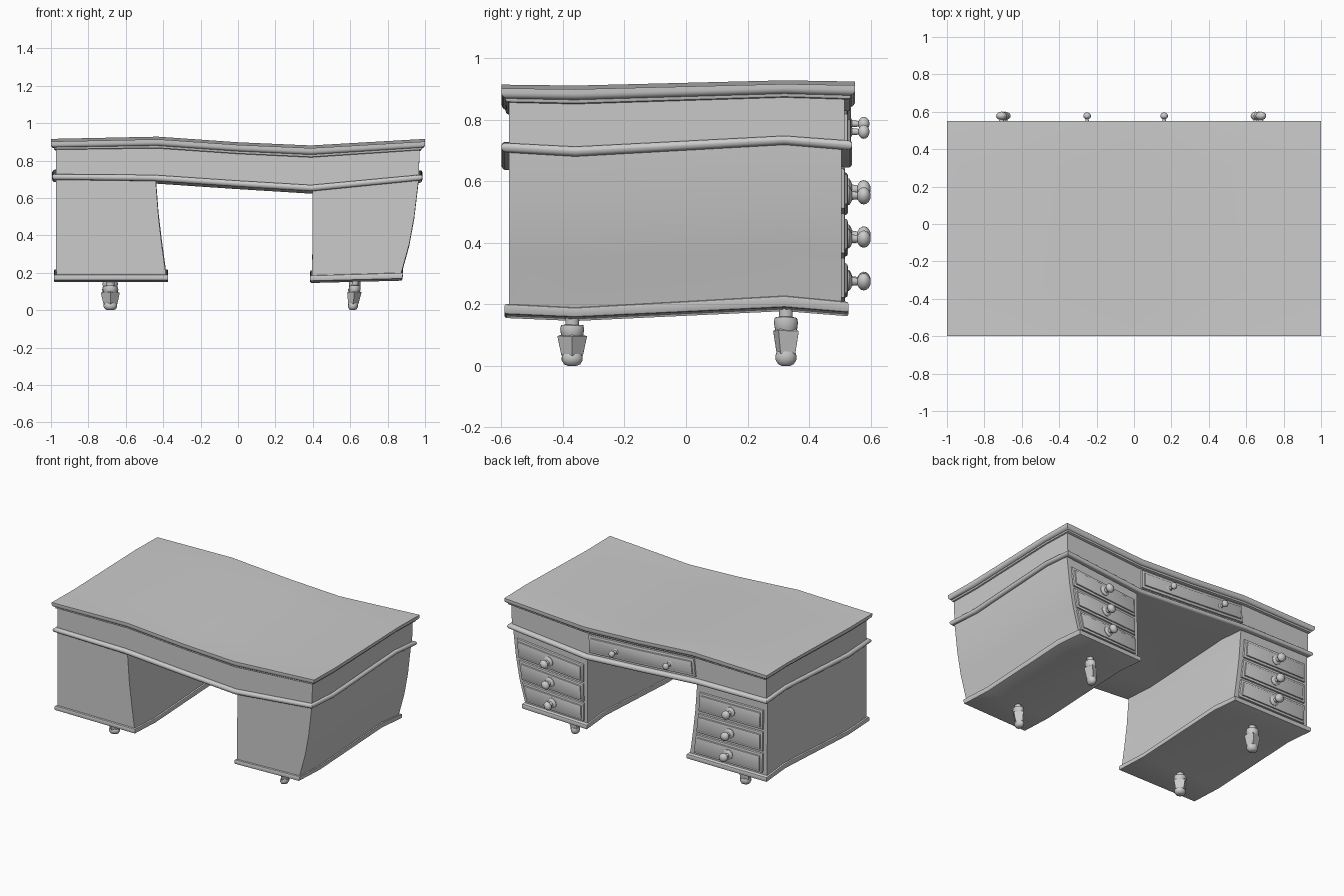
import bpy, bmesh, math
from mathutils import Matrix, Vector

if "Cube" in bpy.data.objects:
    bpy.data.objects.remove(bpy.data.objects["Cube"])

XK = (-1, -0.43, 0, 0.39, 1)
YK = (-0.6, -0.36, 0.32, 0.55)
ZK = (0, 0.19, 0.35, 0.5, 0.7, 0.9)
# wobble of the desk: heights along x and y at each level, and sideways lean
ZX = {0: (0,) * 5, 0.19: (0, 0, -0.002, -0.005, 0.01),
      0.7: (0.002, -0.005, -0.035, -0.06, 0), 0.9: (0, 0.012, -0.018, -0.035, 0)}
ZY = {0: (0,) * 4, 0.19: (0, -0.012, 0.026, 0.004),
      0.7: (0, -0.014, 0.024, 0.005), 0.9: (0, -0.003, 0.014, 0.01)}
LEAN_LEFT = (0.035, 0.03, 0.008, -0.01, -0.025, 0)
LEAN_RIGHT = (-0.14, -0.105, -0.06, -0.032, -0.008, 0)


def lerp(t, ks, vs):
    for a, b, u, v in zip(ks, ks[1:], vs, vs[1:]):
        if t <= b:
            return u + (v - u) * max(0, (t - a) / (b - a))
    return vs[-1]


def warp(p):
    x, y, z = p
    lv = sorted(ZX)
    dz = lerp(z, lv, [lerp(x, XK, ZX[k]) + lerp(y, YK, ZY[k]) for k in lv])
    l, r = lerp(z, ZK, LEAN_LEFT), lerp(z, ZK, LEAN_RIGHT)
    return Vector((x + lerp(x, XK, (0, l, l / 2, 0, r)), y, z + dz))


def finish(bm, name, angle=30):
    for v in bm.verts:
        v.co = warp(v.co)
    bmesh.ops.recalc_face_normals(bm, faces=bm.faces)
    me = bpy.data.meshes.new(name)
    bm.to_mesh(me)
    bm.free()
    ob = bpy.data.objects.new(name, me)
    bpy.context.collection.objects.link(ob)
    bpy.ops.object.select_all(action='DESELECT')
    ob.select_set(True)
    bpy.context.view_layer.objects.active = ob
    bpy.ops.object.shade_smooth_by_angle(angle=math.radians(angle))
    return ob


def box(name, x0, x1, y0, y1, z0, z1, bevel=0, seg=3, which='all'):
    bm = bmesh.new()
    bmesh.ops.create_cube(bm, size=1)
    for v in bm.verts:
        v.co = Vector(((x0 + x1) / 2 + v.co.x * (x1 - x0),
                       (y0 + y1) / 2 + v.co.y * (y1 - y0),
                       (z0 + z1) / 2 + v.co.z * (z1 - z0)))
    if bevel:
        def pick(e):
            a, b = (v.co for v in e.verts)
            if which == 'back':
                return min(a.y, b.y) > y1 - 1e-4
            flat = abs(a.z - b.z) < 1e-4
            return flat and (which == 'all' or a.z < (z0 + z1) / 2)
        bmesh.ops.bevel(bm, geom=[e for e in bm.edges if pick(e)], offset=bevel,
                        segments=seg, profile=0.5, affect='EDGES')
    for axis, ks in enumerate((XK[1:-1], YK[1:-1], ZK[1:-1])):
        for k in ks:
            co, no = Vector(), Vector()
            co[axis], no[axis] = k, 1
            bmesh.ops.bisect_plane(bm, geom=bm.verts[:] + bm.edges[:] + bm.faces[:],
                                   plane_co=co, plane_no=no, dist=1e-5)
    return finish(bm, name)


def lathe(name, sections, mat):
    # sections: (profile of radius/height, sides, rotation), turned around local z
    bm = bmesh.new()
    for prof, n, rot in sections:
        rings = [[bm.verts.new(mat @ Vector((r * math.cos(rot + math.tau * i / n),
                                             r * math.sin(rot + math.tau * i / n), h)))
                  for i in range(n)] for r, h in prof]
        for a, b in zip(rings, rings[1:]):
            for i in range(n):
                j = (i + 1) % n
                bm.faces.new((a[i], a[j], b[j], b[i]))
        bm.faces.new(rings[0])
        bm.faces.new(rings[-1])
    return finish(bm, name, 40)


def ball(r, c, squash=1, n=8):
    return [(max(r * math.sin(math.pi * i / n), 0.001),
             c - r * squash * math.cos(math.pi * i / n)) for i in range(n + 1)]


def knob(name, x, y, z, s):
    prof = [(0.034 * s, 0), (0.034 * s, 0.008), (0.026 * s, 0.014), (0.015 * s, 0.018),
            (0.012 * s, 0.04)]
    mat = Matrix.Translation((x, y, z)) @ Matrix.Rotation(-math.pi / 2, 4, 'X')
    lathe(name, [(prof, 20, 0), (ball(0.03 * s, 0.056, 0.75 / s ** 0.5), 20, 0)], mat)


def drawer(name, x0, x1, z0, z1, y):
    box(name + "_frame", x0, x1, y - 0.02, y + 0.012, z0, z1, 0.005, 2, 'back')
    m = 0.016
    box(name + "_panel", x0 + m, x1 - m, y - 0.02, y + 0.021, z0 + m, z1 - m, 0.008, 2, 'back')


# top slab, cove, upper case and lower moulding
box("desk_top", -1, 1, -0.6, 0.55, 0.87, 0.902, 0.018, 4, 'lower')
box("top_cove", -0.983, 0.983, -0.586, 0.535, 0.858, 0.875, 0.008, 2, 'lower')
box("upper_case", -0.973, 0.973, -0.576, 0.515, 0.71, 0.865)
box("waist_moulding", -0.993, 0.993, -0.6, 0.54, 0.697, 0.727, 0.0145, 4)

# pedestals with base boards
for side, x0, x1 in (("left", -0.973, -0.415), ("right", 0.398, 0.973)):
    box(side + "_pedestal", x0, x1, -0.576, 0.505, 0.18, 0.71)
    box(side + "_base_board", x0 - 0.012, x1 + 0.012, -0.59, 0.528, 0.16, 0.192, 0.007, 2)

# drawers and knobs on the back
drawer("centre_drawer", -0.42, 0.375, 0.74, 0.85, 0.515)
for i, x in enumerate((-0.24, 0.165)):
    knob(f"centre_knob_{i}", x, 0.522, 0.79, 0.68)
for side, x0, x1, kx in (("left", -0.945, -0.445, -0.7), ("right", 0.425, 0.945, 0.69)):
    for i, zc in enumerate((0.272, 0.42, 0.57)):
        drawer(f"{side}_drawer_{i}", x0, x1, zc - 0.066, zc + 0.066, 0.505)
        knob(f"{side}_knob_{i}", kx, 0.522, zc, 1)

# turned feet with a square tapered cup
for side, x in (("left", -0.7), ("right", 0.68)):
    for end, y, rot in (("front", -0.37, math.pi / 2), ("back", 0.325, math.pi / 3)):
        neck = [(0.022, 0.19), (0.022, 0.14), (0.036, 0.138), (0.039, 0.125),
                (0.036, 0.105), (0.03, 0.095)]
        cup = [(0.03, 0.108), (0.048, 0.1), (0.035, 0.035), (0.02, 0.03)]
        foot = [(0.03, 0.04), (0.034, 0.03), (0.034, 0.018), (0.026, 0.005), (0.014, 0)]
        lathe(f"{side}_{end}_foot", [(neck, 20, 0), (cup, 4, rot), (foot, 20, 0)],
              Matrix.Translation((x, y, 0)))
